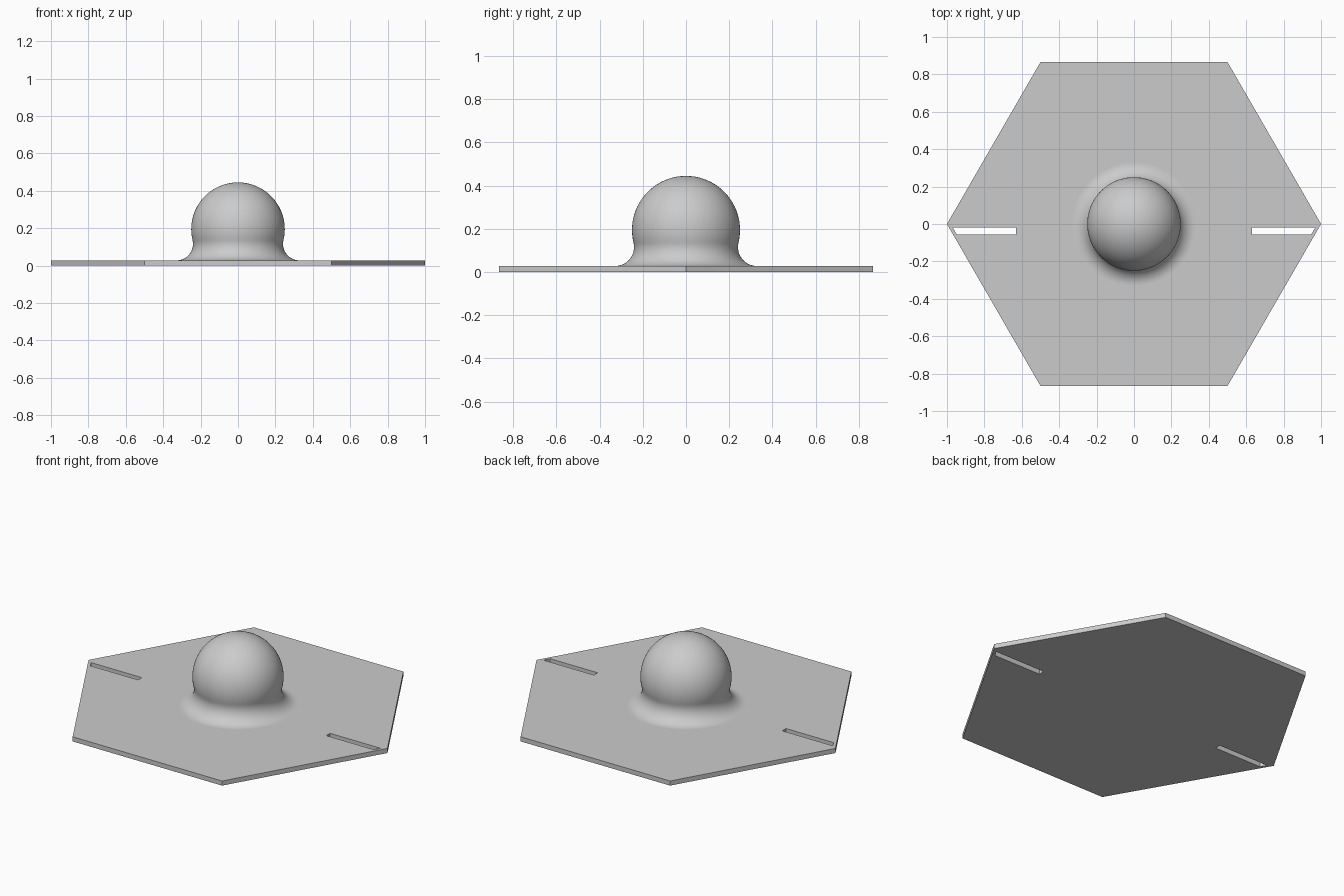
import bpy, bmesh, math

cube = bpy.data.objects.get("Cube")
if cube:
    bpy.data.objects.remove(cube, do_unlink=True)

THICK = 0.028      # plate thickness
BALL_R = 0.25      # dome radius
BALL_Z = 0.195     # dome centre height
FILLET = 0.088     # flare radius at the foot of the dome

grey = bpy.data.materials.new("light grey")
grey.use_nodes = True
colour = (0.6, 0.6, 0.6, 1)
grey.diffuse_color = colour
grey.node_tree.nodes["Principled BSDF"].inputs["Base Color"].default_value = colour


def activate(obj):
    bpy.ops.object.select_all(action="DESELECT")
    obj.select_set(True)
    bpy.context.view_layer.objects.active = obj


# Hexagonal plate: a filled outline with two slots, extruded
hexagon = [(math.cos(math.radians(60 * i)), math.sin(math.radians(60 * i))) for i in range(6)]
slot = [(0.63, -0.02), (0.968, -0.02), (0.948, -0.056), (0.63, -0.056)]
mirrored_slot = [(-x, y) for x, y in slot]

curve = bpy.data.curves.new("plate", "CURVE")
curve.dimensions = "2D"
curve.fill_mode = "BOTH"
curve.extrude = THICK / 2
for outline in (hexagon, slot, mirrored_slot):
    spline = curve.splines.new("POLY")
    spline.points.add(len(outline) - 1)
    for point, (x, y) in zip(spline.points, outline):
        point.co = (x, y, 0, 1)
    spline.use_cyclic_u = True
plate = bpy.data.objects.new("plate", curve)
bpy.context.collection.objects.link(plate)
activate(plate)
bpy.ops.object.convert(target="MESH")
plate = bpy.context.object

bm = bmesh.new()
bm.from_mesh(plate.data)
bmesh.ops.remove_doubles(bm, verts=bm.verts, dist=0.0001)
bmesh.ops.translate(bm, verts=bm.verts, vec=(0, 0, THICK / 2))
bmesh.ops.recalc_face_normals(bm, faces=bm.faces)
for face in bm.faces:
    face.smooth = False
bm.to_mesh(plate.data)
bm.free()
plate.data.materials.clear()
plate.data.materials.append(grey)

# Dome profile: ball arc running tangentially into a concave flare
flare_z = THICK + FILLET
flare_x = math.sqrt((BALL_R + FILLET) ** 2 - (BALL_Z - flare_z) ** 2)
tilt = math.atan2(BALL_Z - flare_z, flare_x)
profile = []
for i in range(33):
    a = math.pi / 2 - (math.pi / 2 + tilt) * i / 32
    profile.append((BALL_R * math.cos(a), BALL_Z + BALL_R * math.sin(a)))
for i in range(1, 17):
    a = math.pi - tilt + (math.pi / 2 + tilt) * i / 16
    profile.append((flare_x + FILLET * math.cos(a), flare_z + FILLET * math.sin(a)))

# Dome: the profile spun around the vertical axis
bm = bmesh.new()
verts = [bm.verts.new((x, 0, z)) for x, z in profile]
edges = [bm.edges.new(pair) for pair in zip(verts, verts[1:])]
bmesh.ops.spin(bm, geom=verts + edges, cent=(0, 0, 0), axis=(0, 0, 1),
               angle=math.tau, steps=96)
bmesh.ops.remove_doubles(bm, verts=bm.verts, dist=0.0001)
bmesh.ops.recalc_face_normals(bm, faces=bm.faces)
top = max(bm.faces, key=lambda f: f.calc_center_median().z)
if top.normal.z < 0:
    bmesh.ops.reverse_faces(bm, faces=bm.faces)
mesh = bpy.data.meshes.new("dome")
bm.to_mesh(mesh)
bm.free()
mesh.materials.append(grey)
dome = bpy.data.objects.new("dome", mesh)
bpy.context.collection.objects.link(dome)
activate(dome)
bpy.ops.object.shade_smooth_by_angle(angle=math.radians(40))
